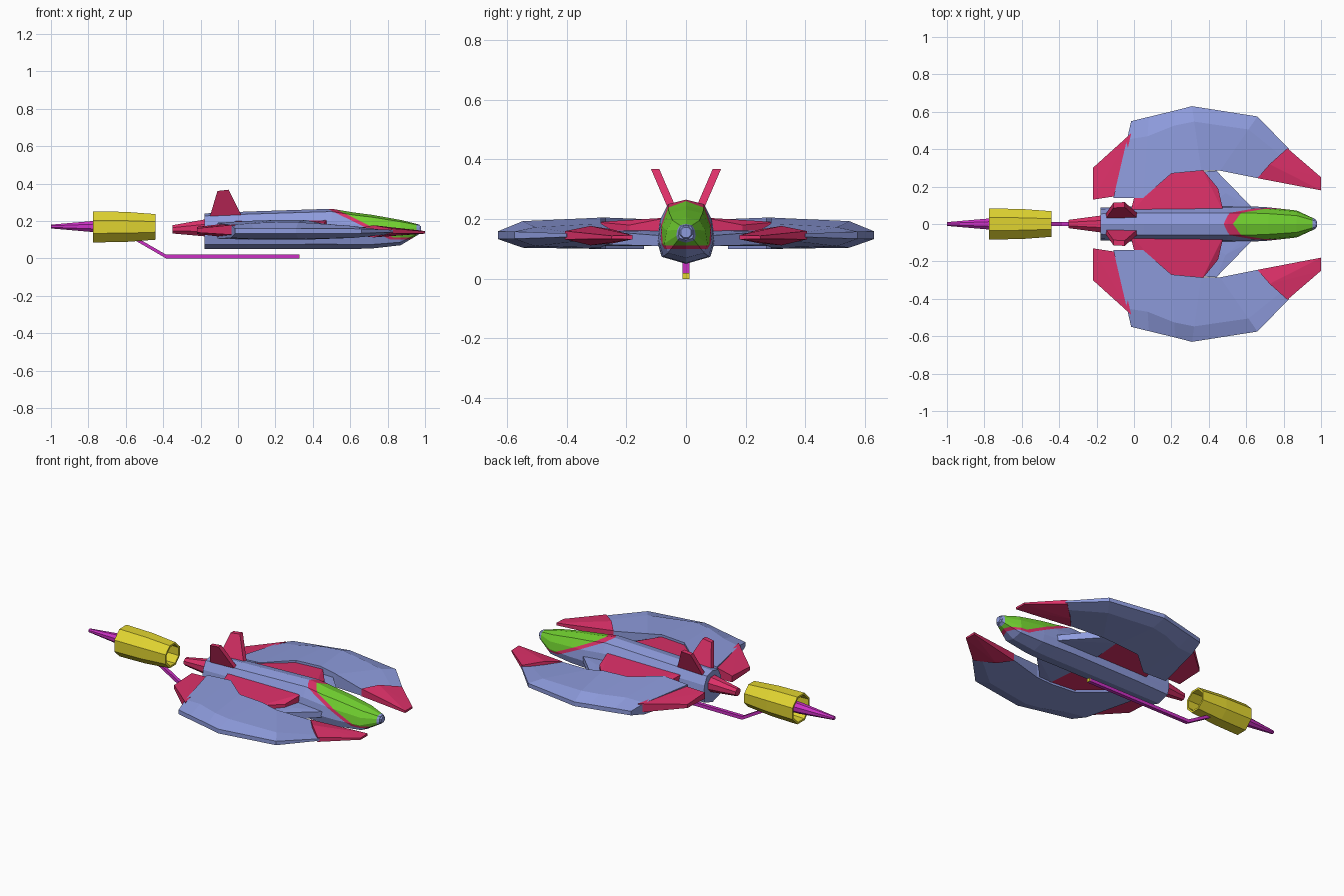
import bpy, bmesh, math
from mathutils import Vector

if "Cube" in bpy.data.objects:
    bpy.data.objects.remove(bpy.data.objects["Cube"])


def material(name, rgb):
    m = bpy.data.materials.new(name)
    m.diffuse_color = (*rgb, 1)
    m.use_nodes = True
    m.node_tree.nodes["Principled BSDF"].inputs["Base Color"].default_value = m.diffuse_color
    return m


BLUE = material("blue", (0.27, 0.33, 0.72))
RED = material("red", (0.72, 0.03, 0.14))
GREEN = material("green", (0.17, 0.65, 0.03))
YELLOW = material("yellow", (0.75, 0.66, 0.03))
MAGENTA = material("magenta", (0.6, 0.03, 0.55))


def finish(bm, name, mats, mirror=False):
    bmesh.ops.recalc_face_normals(bm, faces=bm.faces[:])
    me = bpy.data.meshes.new(name)
    bm.to_mesh(me)
    bm.free()
    ob = bpy.data.objects.new(name, me)
    bpy.context.collection.objects.link(ob)
    for m in mats:
        me.materials.append(m)
    if mirror:
        mod = ob.modifiers.new("Mirror", 'MIRROR')
        mod.use_axis = (False, True, False)
        mod.use_clip = False
        mod.use_mirror_merge = False
    return ob


def loft(rings, cyclic=False):
    bm = bmesh.new()
    vs = [[bm.verts.new(p) for p in r] for r in rings]
    n = len(vs[0])
    pairs = list(zip(vs, vs[1:])) + ([(vs[-1], vs[0])] if cyclic else [])
    for a, b in pairs:
        for i in range(n):
            j = (i + 1) % n
            bm.faces.new((a[i], a[j], b[j], b[i]))
    if not cyclic:
        bm.faces.new(vs[0])
        bm.faces.new(vs[-1])
    return bm


def hull(points):
    bm = bmesh.new()
    for p in points:
        bm.verts.new(p)
    res = bmesh.ops.convex_hull(bm, input=bm.verts[:])
    loose = [v for v in bm.verts if not v.link_faces]
    bmesh.ops.delete(bm, geom=loose, context='VERTS')
    bmesh.ops.dissolve_limit(bm, angle_limit=0.02, verts=bm.verts[:], edges=bm.edges[:])
    return bm


def slab(outline):
    # outline rows: x, y, z low, z high
    return hull([(x, y, z) for x, y, lo, hi in outline for z in (lo, hi)])


def ring(x, z, r, n=8):
    return [(x, r * math.cos((i + .5) * math.tau / n),
             z + r * math.sin((i + .5) * math.tau / n)) for i in range(n)]


# Fuselage, with canopy glass and frame cut out of its nose surface
def body_section(x, hw, bot, top):
    h = top - bot
    half = [(.85, .12), (1, .36), (.9, .68), (.62, .93)]
    right = [(x, hw * a, bot + h * b) for a, b in half]
    left = [(px, -py, pz) for px, py, pz in reversed(right)]
    return [(x, 0, bot)] + right + [(x, 0, top)] + left


bm = loft([body_section(*s) for s in [
    (-.18, .088, .05, .24), (.05, .095, .05, .25), (.5, .097, .05, .265),
    (.62, .095, .05, .245), (.72, .089, .053, .232), (.87, .072, .07, .205),
    (.97, .026, .13, .18)]])
n = Vector((.44, 0, .898))
glass_co = Vector((.525, 0, .262))
frame_co = glass_co - n * .018
for co, no in [(glass_co, n), (frame_co, n), ((0, 0, .112), (0, 0, 1)),
               ((0, 0, .1), (0, 0, 1)), ((.955, 0, 0), (1, 0, 0))]:
    bmesh.ops.bisect_plane(bm, geom=bm.verts[:] + bm.edges[:] + bm.faces[:],
                           plane_co=co, plane_no=no, dist=1e-5)
for f in bm.faces:
    c = f.calc_center_median()
    if c.x < .955:
        if (c - glass_co).dot(n) > 0 and c.z > .112:
            f.material_index = 2
        elif (c - frame_co).dot(n) > 0 and c.z > .1:
            f.material_index = 1
finish(bm, "fuselage_with_canopy", [BLUE, RED, GREEN])
finish(loft([ring(.965, .155, .026), ring(.978, .155, .018)]), "nose_tip", [BLUE])

# Tail cone
finish(loft([ring(-.17, .163, .05), ring(-.35, .155, .024)]), "tail_cone", [RED])


# Crescent wings: outer edge, inner edge, then height range
def wing_section(ox, oy, ix, iy, lo, hi):
    t = .24
    mx, my = ox + (ix - ox) * t, oy + (iy - oy) * t
    mid = .146
    edge = min(.013, (hi - lo) * .15)
    return [(ox, oy, mid + edge), (mx, my, hi - .012), (ix, iy, hi),
            (ix, iy, lo), (mx, my, lo + .004), (ox, oy, mid - edge)]


finish(loft([wing_section(*s) for s in [
    (-.015, .55, -.11, .14, .105, .19), (.08, .573, .05, .14, .1, .2),
    (.22, .607, .2, .27, .1, .205), (.31, .63, .36, .285, .1, .205),
    (.66, .575, .46, .285, .105, .185), (.83, .4, .66, .245, .122, .162)]]),
    "wing", [BLUE], True)

# Red wing prongs and trailing tips
finish(slab([(.66, .245, .119, .165), (.725, .32, .112, .177), (.82, .405, .132, .16),
             (1.0, .25, .134, .144), (1.0, .18, .132, .146)]),
       "wing_prong", [RED], True)
finish(slab([(-.015, .485, .125, .18), (-.22, .30, .138, .16), (-.22, .13, .13, .168),
             (-.09, .15, .115, .183)]), "wing_trailing_tip", [RED], True)

# Wing roots joining the wings to the fuselage
finish(slab([(-.02, .06, .115, .2), (0, .14, .115, .19), (.2, .29, .112, .19),
             (.36, .3, .112, .19), (.45, .19, .115, .18), (.48, .06, .115, .205)]),
       "wing_root", [RED], True)
finish(slab([(.34, .06, .11, .17), (.36, .28, .11, .165), (.44, .285, .115, .16),
             (.49, .165, .115, .16), (.63, .09, .11, .145), (.63, .05, .11, .145)]),
       "wing_root_front", [BLUE], True)

# V-shaped tail fins
finish(hull([(x, y + s * .014, z) for s in (-1, 1) for x, y, z in [
    (-.15, .042, .225), (.02, .042, .225), (-.05, .103, .367), (-.11, .1, .36)]]),
    "tail_fin", [RED], True)


# Stand rod running under the ship and bending up to the rear engine
def square(x, z, h):
    return [(x, a * .011, z + b * h) for a, b in ((-1, -1), (1, -1), (1, 1), (-1, 1))]


finish(loft([square(.325, .01, .01), square(-.385, .01, .01), square(-.67, .175, .01)]),
       "stand_rod", [MAGENTA])
finish(loft([square(.33, .01, .01), square(.324, .01, .01)]), "stand_rod_end", [YELLOW])

# Hollow rear engine and its spike
finish(loft([ring(-.775, .168, .09), ring(-.6, .168, .087), ring(-.44, .168, .074),
             ring(-.44, .168, .062), ring(-.775, .168, .078)], True),
       "engine_shell", [YELLOW])
finish(loft([ring(-.64, .17, .036), ring(-.775, .17, .032), ring(-1.0, .17, .011)]),
       "engine_spike", [MAGENTA])
